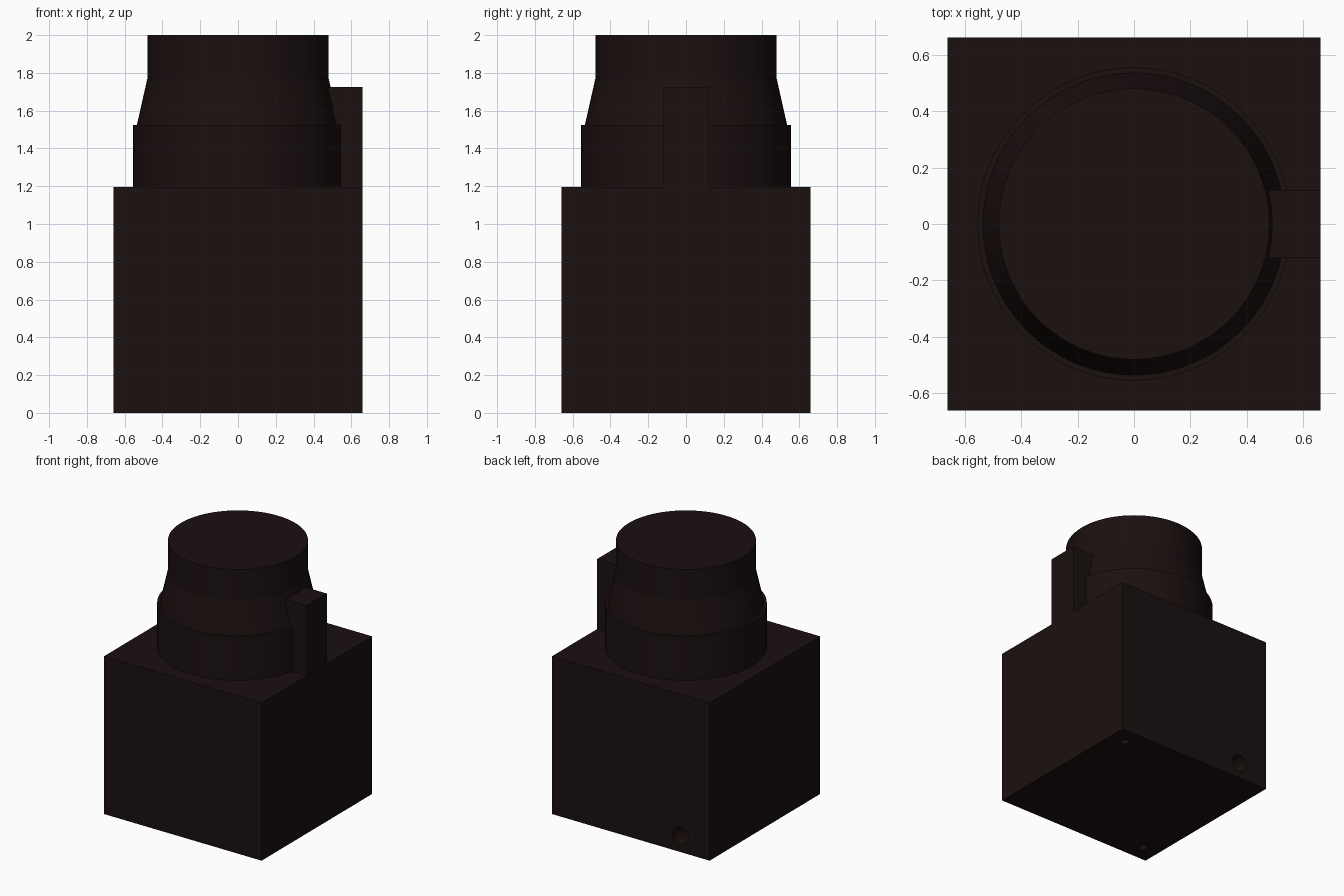
import bpy, bmesh
from math import pi, cos, sin

if "Cube" in bpy.data.objects:
    bpy.data.objects.remove(bpy.data.objects["Cube"])

dark = bpy.data.materials.new("dark_plastic")
dark.diffuse_color = (0.011, 0.005, 0.005, 1)
dark.use_nodes = True
dark.node_tree.nodes["Principled BSDF"].inputs["Base Color"].default_value = dark.diffuse_color


def box(name, lo, hi):
    size = [b - a for a, b in zip(lo, hi)]
    mid = [(a + b) / 2 for a, b in zip(lo, hi)]
    bpy.ops.mesh.primitive_cube_add(size=1, location=mid)
    ob = bpy.context.object
    ob.name = name
    ob.scale = size
    bpy.ops.object.transform_apply(location=False, rotation=False, scale=True)
    ob.data.materials.append(dark)
    return ob


def lathe(name, profile, sides=64):
    bm = bmesh.new()
    rings = [[bm.verts.new((r * cos(2 * pi * i / sides), r * sin(2 * pi * i / sides), z))
              for i in range(sides)] for r, z in profile]
    for a, b in zip(rings, rings[1:]):
        for i in range(sides):
            j = (i + 1) % sides
            bm.faces.new((a[i], a[j], b[j], b[i]))
    bm.faces.new(rings[0][::-1])
    bm.faces.new(rings[-1])
    me = bpy.data.meshes.new(name)
    bm.to_mesh(me)
    bm.free()
    me.materials.append(dark)
    ob = bpy.data.objects.new(name, me)
    bpy.context.collection.objects.link(ob)
    return ob


def smooth(ob):
    bpy.ops.object.select_all(action='DESELECT')
    ob.select_set(True)
    bpy.context.view_layer.objects.active = ob
    bpy.ops.object.shade_smooth_by_angle(angle=0.2)


def drill(ob, loc, radius, depth, rot=(0, 0, 0)):
    bpy.ops.mesh.primitive_cylinder_add(vertices=24, radius=radius, depth=depth * 2,
                                        location=loc, rotation=rot)
    cutter = bpy.context.object
    cutter.name = "hole_cutter"
    cutter.hide_render = True
    mod = ob.modifiers.new("hole", 'BOOLEAN')
    mod.operation, mod.solver, mod.object = 'DIFFERENCE', 'EXACT', cutter
    bpy.context.view_layer.objects.active = ob
    bpy.ops.object.modifier_apply(modifier=mod.name)
    bpy.data.objects.remove(cutter)


# Square base with a cable hole in the back and two screw holes underneath
base = box("base_block", (-0.66, -0.66, 0), (0.66, 0.66, 1.195))
drill(base, (-0.415, 0.66, 0.122), 0.066, 0.15, (pi / 2, 0, 0))
for s in (1, -1):
    drill(base, (0.53 * s, 0.53 * s, 0), 0.028, 0.1)
smooth(base)

# Round stepped and tapered knob
smooth(lathe("knob", [(0.555, 1.195), (0.555, 1.525), (0.535, 1.525),
                      (0.48, 1.77), (0.48, 2.0)]))

# Upright tab at the right side, running into the knob
box("side_tab", (0.44, -0.12, 1.195), (0.66, 0.12, 1.725))
